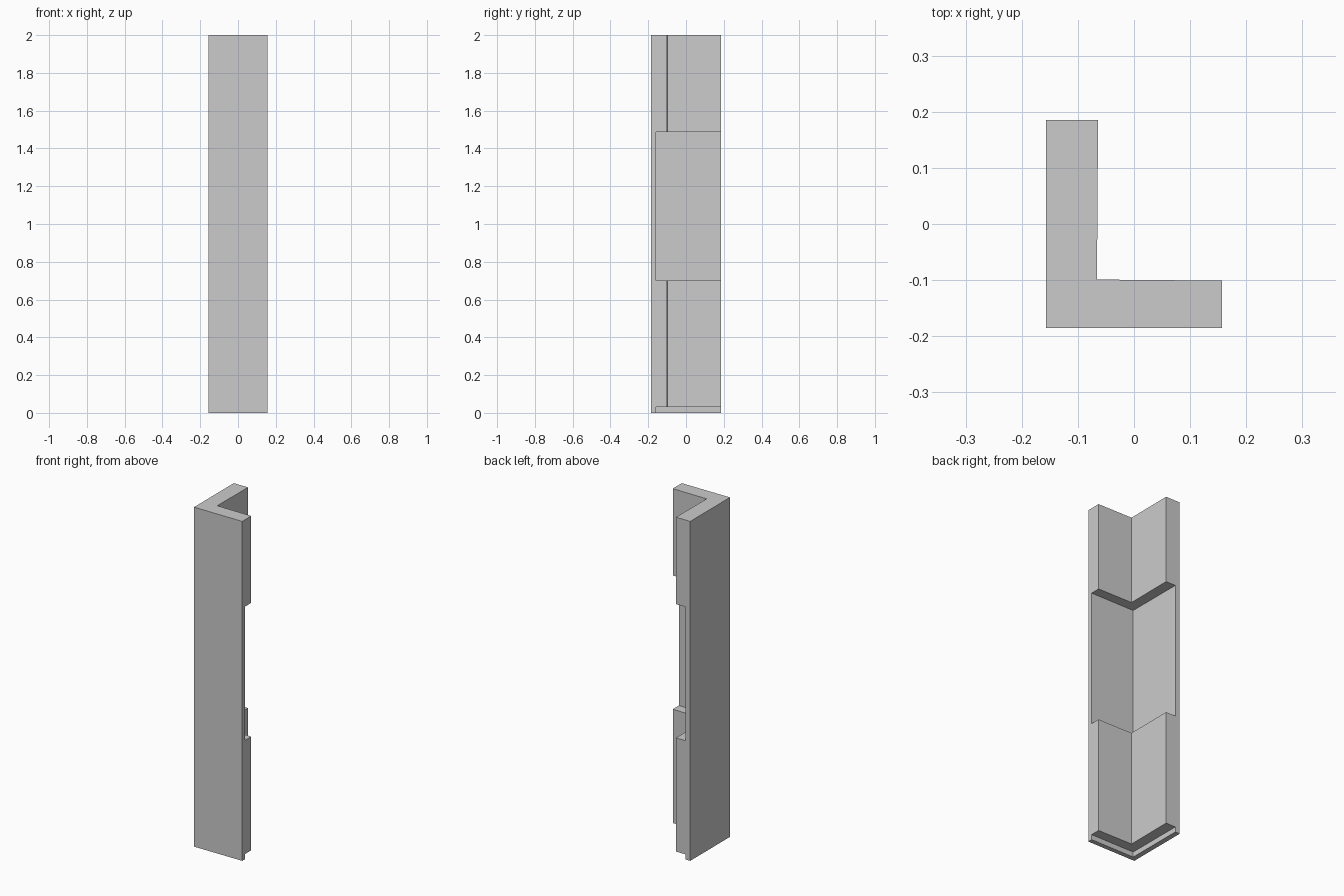
import bpy, bmesh
from mathutils import Matrix, Vector

if "Cube" in bpy.data.objects:
    bpy.data.objects.remove(bpy.data.objects["Cube"])

HX, HY, HEIGHT = 0.157, 0.185, 2.0
THIN_X, THIN_Y = -0.127, -0.158      # inner faces of the thin wall


def new_object(name, bm):
    bmesh.ops.recalc_face_normals(bm, faces=bm.faces)
    mesh = bpy.data.meshes.new(name)
    bm.to_mesh(mesh)
    bm.free()
    obj = bpy.data.objects.new(name, mesh)
    bpy.context.collection.objects.link(obj)
    return obj


def box(name, low, high):
    low, high = Vector(low), Vector(high)
    bm = bmesh.new()
    bmesh.ops.create_cube(bm, size=1, matrix=Matrix.Translation((low + high) / 2)
                          @ Matrix.Diagonal((*(high - low), 1)))
    return new_object(name, bm)


# L-shaped post, extruded to full height
profile = [(-HX, -HY), (HX, -HY), (HX, -0.101), (-0.066, -0.099), (-0.064, HY), (-HX, HY)]
bm = bmesh.new()
face = bm.faces.new([bm.verts.new((x, y, 0)) for x, y in profile])
extruded = bmesh.ops.extrude_face_region(bm, geom=[face], use_keep_orig=True)
top = [v for v in extruded["geom"] if isinstance(v, bmesh.types.BMVert)]
bmesh.ops.translate(bm, verts=top, vec=(0, 0, HEIGHT))
post = new_object("corner_post", bm)

# Recesses on the inside: foot notch and the long middle section
cutters = []
for name, z0, z1 in (("foot_cutter", -0.1, 0.03), ("middle_cutter", 0.70, 1.488)):
    cutter = box(name, (THIN_X, THIN_Y, z0), (0.5, 0.5, z1))
    cutter.hide_render = True
    mod = post.modifiers.new(name, 'BOOLEAN')
    mod.operation, mod.solver, mod.object = 'DIFFERENCE', 'EXACT', cutter
    cutters.append(cutter)

# Apply the cuts and discard the cutters
bpy.context.view_layer.objects.active = post
for mod in list(post.modifiers):
    bpy.ops.object.modifier_apply(modifier=mod.name)
for cutter in cutters:
    bpy.data.objects.remove(cutter)
